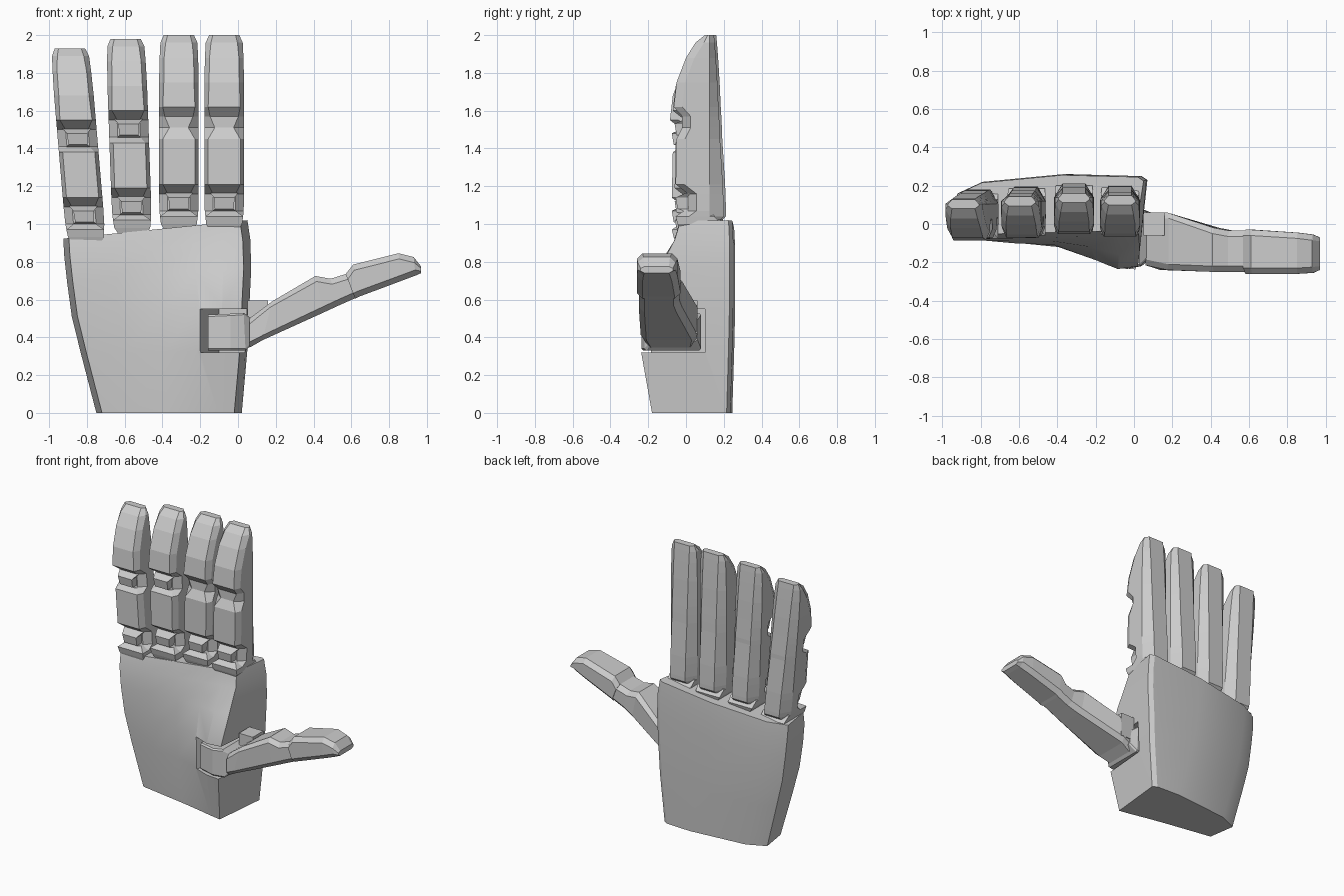
import bpy, bmesh
from mathutils import Matrix, Vector

if "Cube" in bpy.data.objects:
    bpy.data.objects.remove(bpy.data.objects["Cube"], do_unlink=True)

grey = bpy.data.materials.new("plain grey")
grey.use_nodes = True
grey.diffuse_color = (0.6, 0.6, 0.6, 1)
grey.node_tree.nodes["Principled BSDF"].inputs["Base Color"].default_value = (0.6, 0.6, 0.6, 1)


def loft(name, rings):
    """Closed solid through rings that have the same number of points."""
    bm = bmesh.new()
    rows = [[bm.verts.new(p) for p in ring] for ring in rings]
    count = len(rows[0])
    for low, high in zip(rows, rows[1:]):
        for i in range(count):
            j = (i + 1) % count
            bm.faces.new((low[i], low[j], high[j], high[i]))
    bm.faces.new(rows[0][::-1])
    bm.faces.new(rows[-1])
    bmesh.ops.recalc_face_normals(bm, faces=bm.faces)
    mesh = bpy.data.meshes.new(name)
    bm.to_mesh(mesh)
    bm.free()
    obj = bpy.data.objects.new(name, mesh)
    bpy.context.collection.objects.link(obj)
    mesh.materials.append(grey)
    return obj


def box(name, low, high):
    (a, b, c), (d, e, f) = low, high
    return loft(name, [[(a, b, z), (d, b, z), (d, e, z), (a, e, z)] for z in (c, f)])


# Palm: stacked sections with a swelling at the thumb root
def palm_ring(t, left, right, back, fronts):
    us = (0, 0.25, 0.5, 0.72, 0.88, 1)
    x0, x1 = left + 0.03, right - 0.04
    pts = [(x0 + u * (x1 - x0), y) for u, y in zip(us, fronts)]
    pts += [(right, back - 0.02), (right - 0.03, back), (left + 0.55, back + 0.01),
            (left + 0.13, back - 0.03), (left, back - 0.09)]
    return [(x, y, t * (1.015 + 0.1 * x)) for x, y in pts]


palm = loft("palm", [
    palm_ring(0, -0.75, 0.02, 0.235, (-0.05, -0.08, -0.11, -0.14, -0.165, -0.18)),
    palm_ring(0.33, -0.83, 0.05, 0.245, (-0.07, -0.10, -0.12, -0.18, -0.23, -0.24)),
    palm_ring(0.55, -0.88, 0.06, 0.25, (-0.08, -0.10, -0.11, -0.18, -0.235, -0.22)),
    palm_ring(0.75, -0.905, 0.07, 0.25, (-0.085, -0.09, -0.09, -0.12, -0.16, -0.14)),
    palm_ring(0.9, -0.92, 0.065, 0.25, (-0.08, -0.075, -0.07, -0.065, -0.065, -0.06)),
    palm_ring(1, -0.925, 0.05, 0.245, (-0.06, -0.05, -0.045, -0.04, -0.035, -0.03)),
])

# Slot for the thumb, cut through the side of the palm
slot_plan = [(-0.28, -0.32), (0.2, -0.32), (0.2, 0.1), (-0.1, 0.1), (-0.16, -0.12)]
slot = loft("slot_cutter", [[(x, y, z) for x, y in slot_plan] for z in (0.32, 0.55)])
slot.hide_render = True
cut = palm.modifiers.new("slot", "BOOLEAN")
cut.operation, cut.solver, cut.object = "DIFFERENCE", "EXACT", slot
bpy.context.view_layer.objects.active = palm
palm.select_set(True)
bpy.ops.object.modifier_apply(modifier=cut.name)
bpy.data.objects.remove(slot, do_unlink=True)
bpy.ops.object.shade_smooth_by_angle(angle=0.45)


# Fingers: height, front depth, front half width, half width, back depth
LOWER = [(1.02, 0.0, 0.06, 0.09, 0.18), (1.04, -0.03, 0.07, 0.1, 0.2),
         (1.07, 0.01, 0.06, 0.103, 0.2), (1.16, 0.01, 0.06, 0.105, 0.197),
         (1.21, -0.055, 0.085, 0.105, 0.195), (1.45, -0.05, 0.085, 0.105, 0.18)]
OPEN_JOINT = [(1.48, 0.0, 0.06, 0.105, 0.18), (1.57, 0.0, 0.06, 0.105, 0.175)]
WAIST_JOINT = [(1.51, -0.02, 0.05, 0.105, 0.178), (1.57, -0.02, 0.075, 0.105, 0.175)]
TIP = [(1.62, -0.065, 0.085, 0.105, 0.172), (1.75, -0.05, 0.08, 0.105, 0.166),
       (1.88, 0.0, 0.078, 0.102, 0.158), (1.96, 0.05, 0.07, 0.098, 0.152),
       (2.0, 0.1, 0.06, 0.08, 0.148)]


def finger(name, cx, lean, dy, dz, open_joint):
    def place(points):
        return [(cx + lean * (z - 1) + x, y + dy, z + dz) for x, y, z in points]

    def ring(z, f, fw, w, b):
        side = min(f + 0.045, 0.115)
        half = [(fw, f, z), (w, side, z), (w, 0.125, z), (0.06, b, z)]
        return place(half + [(-x, y, h) for x, y, h in reversed(half)])

    joint = OPEN_JOINT if open_joint else WAIST_JOINT
    loft(name, [ring(*row) for row in LOWER + joint + TIP])

    # Flared root between the palm and the finger
    def plate(z, w, front, back):
        return place([(-w, front, z), (w, front, z), (w, back, z), (-w, back, z)])
    loft(name + "_root", [plate(0.93, 0.05, -0.02, 0.17), plate(1.0, 0.095, -0.045, 0.19),
                          plate(1.04, 0.1, -0.055, 0.15), plate(1.07, 0.06, -0.01, 0.14)])

    # Small hinge blocks in the open joints
    for z in (1.115, 1.525) if open_joint else (1.115,):
        loft(name + "_hinge", [plate(z - 0.05, 0.065, 0.0, 0.05), plate(z - 0.035, 0.05, -0.045, 0.05),
                               plate(z + 0.025, 0.055, -0.055, 0.05), plate(z + 0.05, 0.075, 0.0, 0.05)])


finger("index_finger", -0.073, 0, 0, 0, False)
finger("middle_finger", -0.313, 0, 0.012, 0, False)
finger("ring_finger", -0.56, -0.035, -0.005, -0.02, True)
finger("little_finger", -0.805, -0.085, -0.02, -0.07, True)


# Thumb: chamfered sections spanned by a lower and an upper point
def thumb_ring(xb, zb, xt, zt, front, back, c=0.03):
    low, high = Vector((xb, 0, zb)), Vector((xt, 0, zt))
    k = min(0.3, c / (high - low).length)
    plan = [(front, k), (front, 1 - k), (front + c, 1), (back - c, 1),
            (back, 1 - k), (back, k), (back - c, 0), (front + c, 0)]
    return [low.lerp(high, t) + Vector((0, y, 0)) for y, t in plan]


loft("thumb_base", [thumb_ring(-0.16, 0.33, -0.16, 0.52, -0.2, 0.08, 0.01),
                    thumb_ring(-0.04, 0.33, -0.04, 0.525, -0.235, 0.08, 0.01),
                    thumb_ring(0.04, 0.33, 0.03, 0.53, -0.22, 0.08, 0.01),
                    thumb_ring(0.09, 0.38, 0.07, 0.5, -0.18, 0.06, 0.01)])
box("thumb_hinge_plate", (0.05, -0.06, 0.42), (0.16, 0.06, 0.595))
loft("thumb_lower", [thumb_ring(0.06, 0.345, 0.06, 0.5, -0.215, 0.05),
                     thumb_ring(0.13, 0.385, 0.18, 0.59, -0.24, 0.06),
                     thumb_ring(0.45, 0.53, 0.41, 0.725, -0.25, -0.02),
                     thumb_ring(0.53, 0.567, 0.49, 0.71, -0.25, -0.035),
                     thumb_ring(0.62, 0.607, 0.57, 0.735, -0.25, -0.035)])
loft("thumb_tip", [thumb_ring(0.62, 0.605, 0.57, 0.735, -0.26, -0.03),
                   thumb_ring(0.64, 0.615, 0.61, 0.785, -0.26, -0.03),
                   thumb_ring(0.86, 0.697, 0.85, 0.845, -0.26, -0.045),
                   thumb_ring(0.94, 0.727, 0.93, 0.825, -0.255, -0.055),
                   thumb_ring(0.97, 0.74, 0.97, 0.775, -0.24, -0.07, 0.02)])
